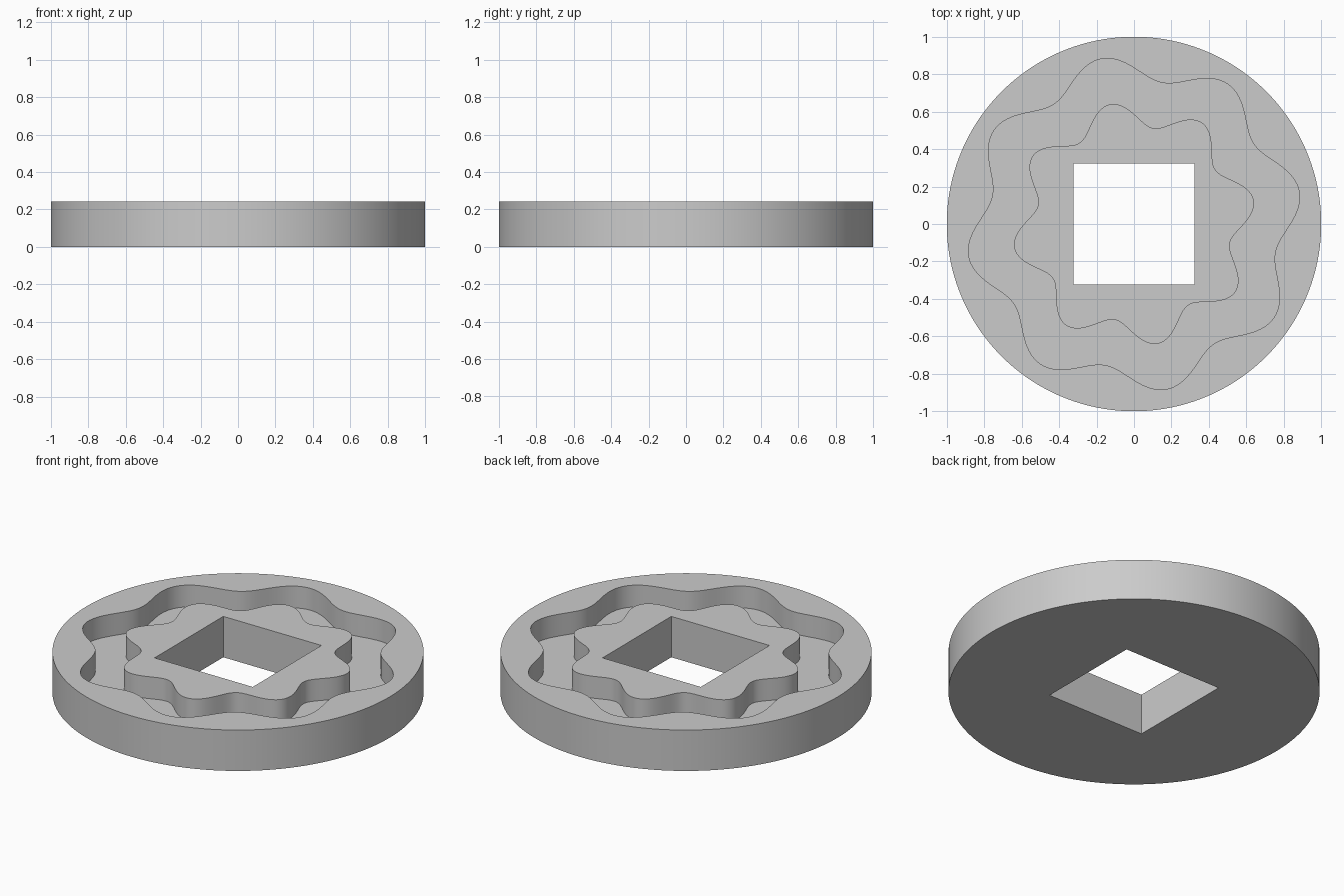
import bpy, bmesh
from math import sin, cos, pi, radians

cube = bpy.data.objects.get("Cube")
if cube:
    bpy.data.objects.remove(cube, do_unlink=True)

STEPS = 256        # points around each ring, a multiple of 8 so the square has corners
HEIGHT = 0.243
FLOOR = 0.113      # level of the groove floor
HOLE = 0.323       # half width of the square hole


# Outlines: radius at each angle
def rim(a):
    return 1.0


def outer_wave(a):
    return 0.834 + 0.065 * sin(8 * a)


def inner_wave(a):
    return 0.587 + 0.065 * sin(8 * a)


def square(a):
    return HOLE / max(abs(cos(a)), abs(sin(a)))


# Cross-section, from the bottom rim over the groove and down the hole
section = [
    (rim, 0), (rim, HEIGHT),
    (outer_wave, HEIGHT), (outer_wave, FLOOR),
    (inner_wave, FLOOR), (inner_wave, HEIGHT),
    (square, HEIGHT), (square, 0),
]

bm = bmesh.new()
angles = [2 * pi * i / STEPS for i in range(STEPS)]
rings = [[bm.verts.new((r(a) * cos(a), r(a) * sin(a), z)) for a in angles]
         for r, z in section]

# Skin neighbouring rings, closing back to the first
for k, ring in enumerate(rings):
    following = rings[(k + 1) % len(rings)]
    for i in range(STEPS):
        j = (i + 1) % STEPS
        bm.faces.new((ring[i], ring[j], following[j], following[i]))
bmesh.ops.recalc_face_normals(bm, faces=bm.faces)

mesh = bpy.data.meshes.new("grooved_disc")
bm.to_mesh(mesh)
bm.free()
disc = bpy.data.objects.new("grooved_disc", mesh)
bpy.context.collection.objects.link(disc)

# Plain grey material
grey = bpy.data.materials.new("plain_grey")
grey.use_nodes = True
colour = (0.6, 0.6, 0.6, 1)
grey.diffuse_color = colour
grey.node_tree.nodes["Principled BSDF"].inputs["Base Color"].default_value = colour
mesh.materials.append(grey)

# Smooth walls with crisp edges
bpy.ops.object.select_all(action='DESELECT')
disc.select_set(True)
bpy.context.view_layer.objects.active = disc
bpy.ops.object.shade_smooth_by_angle(angle=radians(30))
